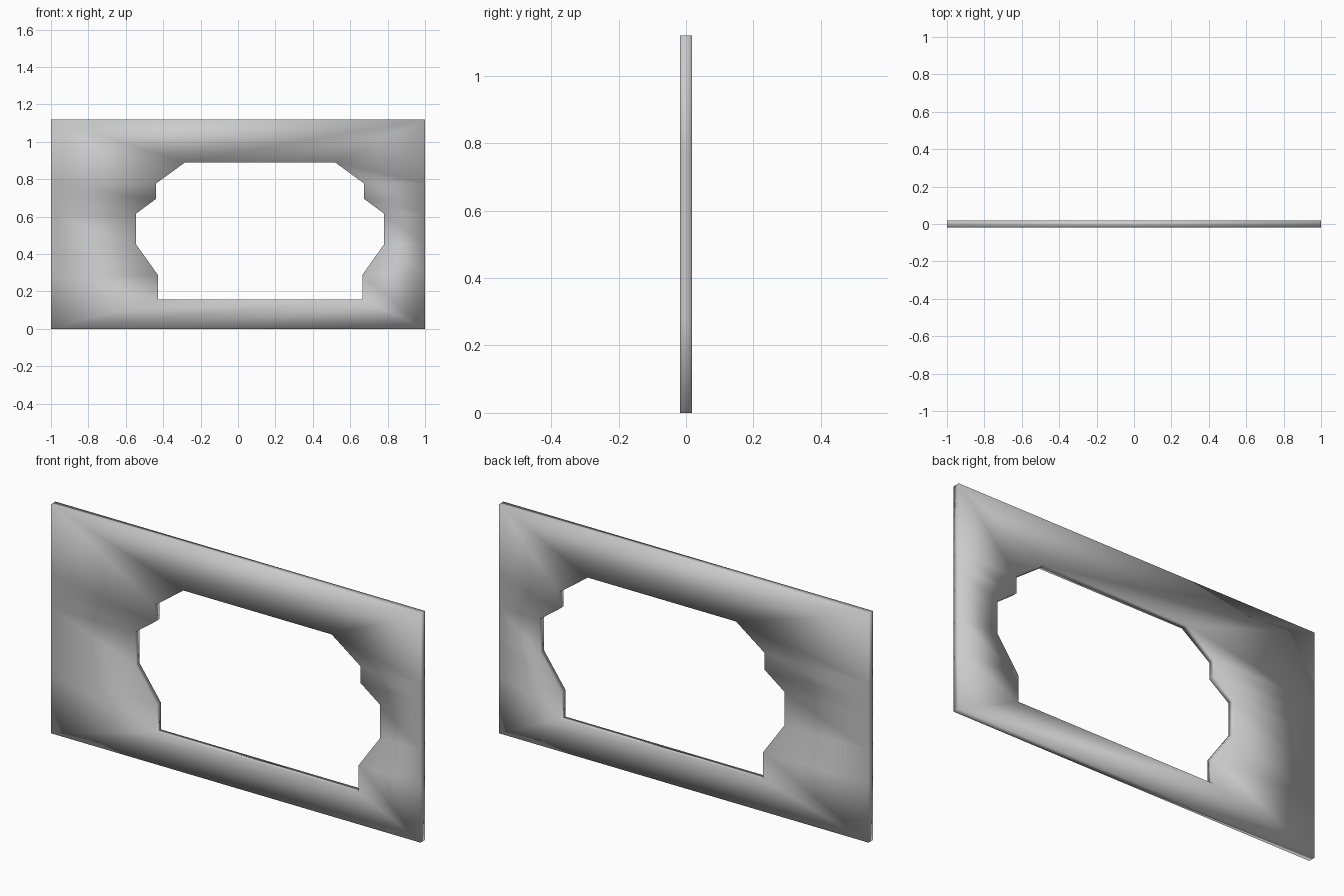
import bpy, bmesh

if "Cube" in bpy.data.objects:
    bpy.data.objects.remove(bpy.data.objects["Cube"])

HEIGHT, HALF_DEPTH, HOLE_X = 1.12, 0.0175, 0.118

# Right half of the opening: (offset from the opening's centre line, z), top to bottom
half = [(0.401, 0.89), (0.556, 0.777), (0.556, 0.695), (0.663, 0.616),
        (0.663, 0.452), (0.547, 0.289), (0.547, 0.158)]


def rim(side):
    """Pairs of opening point and matching outer-edge point on one side."""
    pairs = []
    for i, (dx, z) in enumerate(half):
        edge_z = HEIGHT if i == 0 else 0 if i == len(half) - 1 else z
        pairs.append(((HOLE_X + side * dx, z), (side, edge_z)))
    return pairs


# Closed loop: down the right side, then up the left side
loop = rim(1) + rim(-1)[::-1]
bm = bmesh.new()
rings = [[[bm.verts.new((p[k][0], y, p[k][1])) for p in loop] for k in (0, 1)]
         for y in (-HALF_DEPTH, HALF_DEPTH)]
(front_in, front_out), (back_in, back_out) = rings

# Front and back faces, opening wall and outer edge
for a, b in ((front_in, front_out), (front_out, back_out),
             (back_out, back_in), (back_in, front_in)):
    for i in range(len(loop)):
        j = (i + 1) % len(loop)
        bm.faces.new((a[i], a[j], b[j], b[i]))
bmesh.ops.recalc_face_normals(bm, faces=bm.faces)
for f in bm.faces:
    f.smooth = True

mesh = bpy.data.meshes.new("panel_with_opening")
bm.to_mesh(mesh)
bm.free()
bpy.context.collection.objects.link(bpy.data.objects.new("panel_with_opening", mesh))
